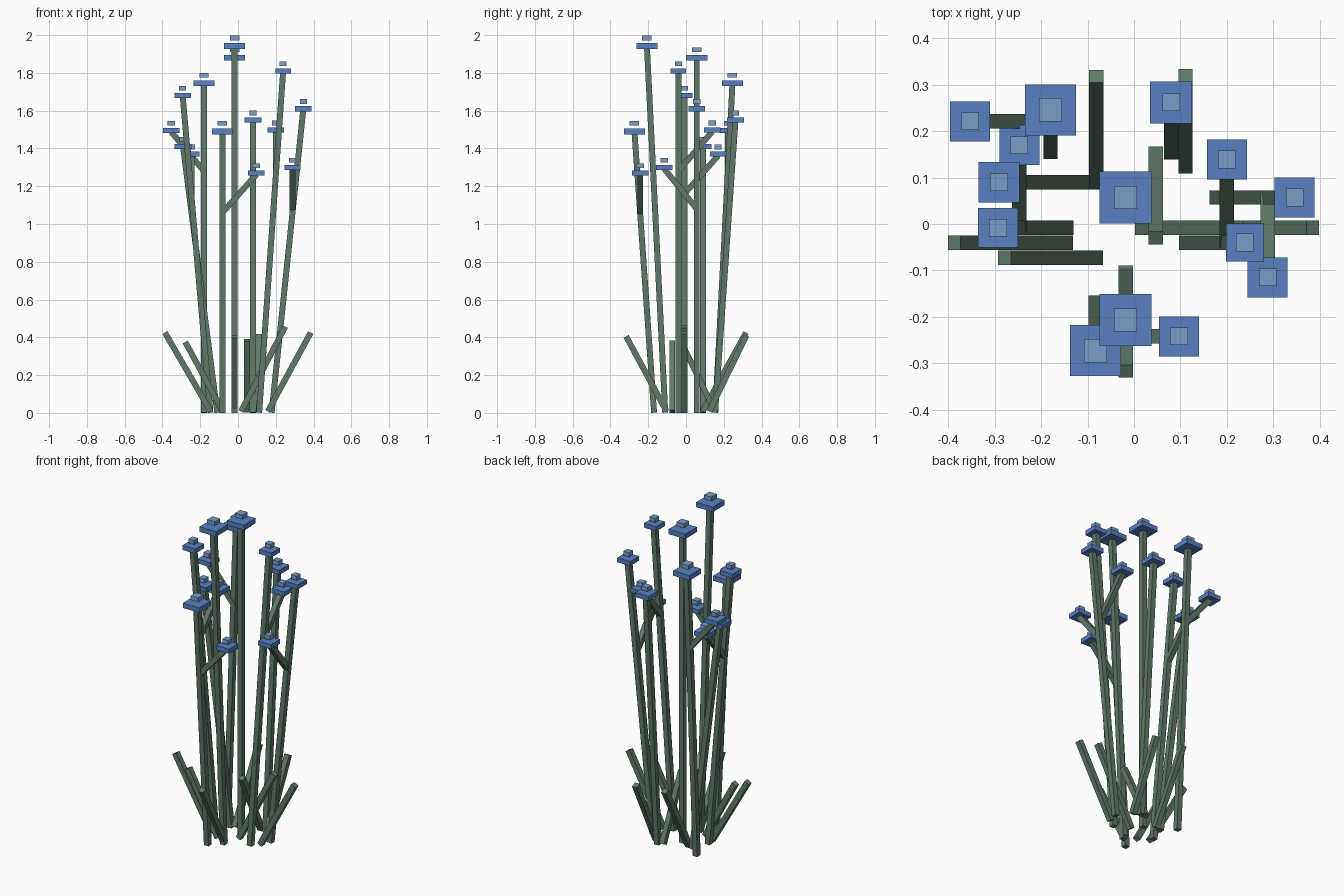
import bpy
from mathutils import Vector

cube = bpy.data.objects.get("Cube")
if cube:
    bpy.data.objects.remove(cube, do_unlink=True)


def material(name, rgb):
    m = bpy.data.materials.new(name)
    m.diffuse_color = (*rgb, 1)
    m.use_nodes = True
    m.node_tree.nodes["Principled BSDF"].inputs["Base Color"].default_value = (*rgb, 1)
    return m


GREEN = material("stem green", (0.115, 0.195, 0.14))
BLUE = material("petal blue", (0.098, 0.216, 0.54))
PALE = material("pale blue", (0.195, 0.337, 0.584))
WIDTH = 0.031


def box(name, center, size, mat):
    """Axis-aligned box."""
    verts = [Vector(center) + Vector((sx * size[0], sy * size[1], sz * size[2])) / 2
             for sx in (-1, 1) for sy in (-1, 1) for sz in (-1, 1)]
    faces = [(0, 1, 3, 2), (4, 6, 7, 5), (0, 4, 5, 1), (2, 3, 7, 6), (0, 2, 6, 4), (1, 5, 7, 3)]
    me = bpy.data.meshes.new(name)
    me.from_pydata(verts, [], faces)
    me.materials.append(mat)
    ob = bpy.data.objects.new(name, me)
    bpy.context.collection.objects.link(ob)
    return ob


def bar(name, a, b):
    """Square green bar from a to b, leaning in x or y only."""
    a, b = Vector(a), Vector(b)
    d = b - a
    ob = box(name, (0, 0, 0), (WIDTH, WIDTH, d.length), GREEN)
    ob.location = (a + b) / 2
    ob.rotation_mode = 'QUATERNION'
    ob.rotation_quaternion = Vector((0, 0, 1)).rotation_difference(d)


def flower(name, x, y, z, w):
    """Square petal plate with a small block hovering just above it."""
    big = w > 0.1
    box(name + "_petals", (x, y, z), (w, w, 0.03 if big else 0.027), BLUE)
    c = 0.05 if big else 0.038
    box(name + "_center", (x, y, z + (0.043 if big else 0.038)), (c, c, 0.025), PALE)


# Main stems: foot x, foot y, head x, head y, head z, petal width
stems = [
    (-0.18, 0.155, -0.18, 0.246, 1.745, 0.11),
    (-0.146, -0.008, -0.293, -0.008, 1.68, 0.086),
    (-0.018, 0.057, -0.018, 0.057, 1.88, 0.112),
    (-0.018, -0.11, -0.018, -0.207, 1.942, 0.112),
    (-0.083, -0.169, -0.083, -0.273, 1.49, 0.11),
    (0.112, -0.04, 0.239, -0.04, 1.81, 0.082),
    (0.178, 0.057, 0.346, 0.057, 1.61, 0.086),
    (0.08, 0.154, 0.08, 0.262, 1.55, 0.09),
    (-0.11, 0.09, -0.291, 0.09, 1.41, 0.088),
]
for i, (x0, y0, x1, y1, z, w) in enumerate(stems, 1):
    bar(f"stem_{i}", (x0, y0, 0.001), (x1, y1, z))
    flower(f"flower_{i}", x1, y1, z, w)

# Side branches: joint on a stem, then head position
branches = [
    ((-0.18, 0.221, 1.28), (-0.353, 0.221, 1.495)),
    ((-0.247, -0.008, 1.16), (-0.247, 0.17, 1.37)),
    ((-0.083, -0.242, 1.06), (0.097, -0.242, 1.27)),
    ((0.288, 0.057, 1.08), (0.288, -0.115, 1.30)),
    ((0.2, -0.04, 1.28), (0.2, 0.139, 1.497)),
]
for i, (a, b) in enumerate(branches, 1):
    bar(f"branch_{i}", a, (b[0], b[1], b[2] - 0.008))
    flower(f"branch_flower_{i}", *b, 0.086)

# Short leaves fanning out at the base: foot x, foot y, tip x, tip y, tip z
leaves = [
    (-0.081, 0.088, -0.081, 0.318, 0.425),
    (0.111, 0.123, 0.111, 0.32, 0.41),
    (0.047, 0.153, 0.047, -0.03, 0.385),
    (0.158, -0.008, 0.385, -0.008, 0.425),
    (0.016, -0.008, 0.25, -0.008, 0.457),
    (-0.145, -0.04, -0.387, -0.04, 0.425),
    (-0.08, -0.073, -0.279, -0.073, 0.375),
    (-0.018, -0.103, -0.018, -0.317, 0.405),
]
for i, (x0, y0, x1, y1, z) in enumerate(leaves, 1):
    bar(f"leaf_{i}", (x0, y0, 0.008), (x1, y1, z))
